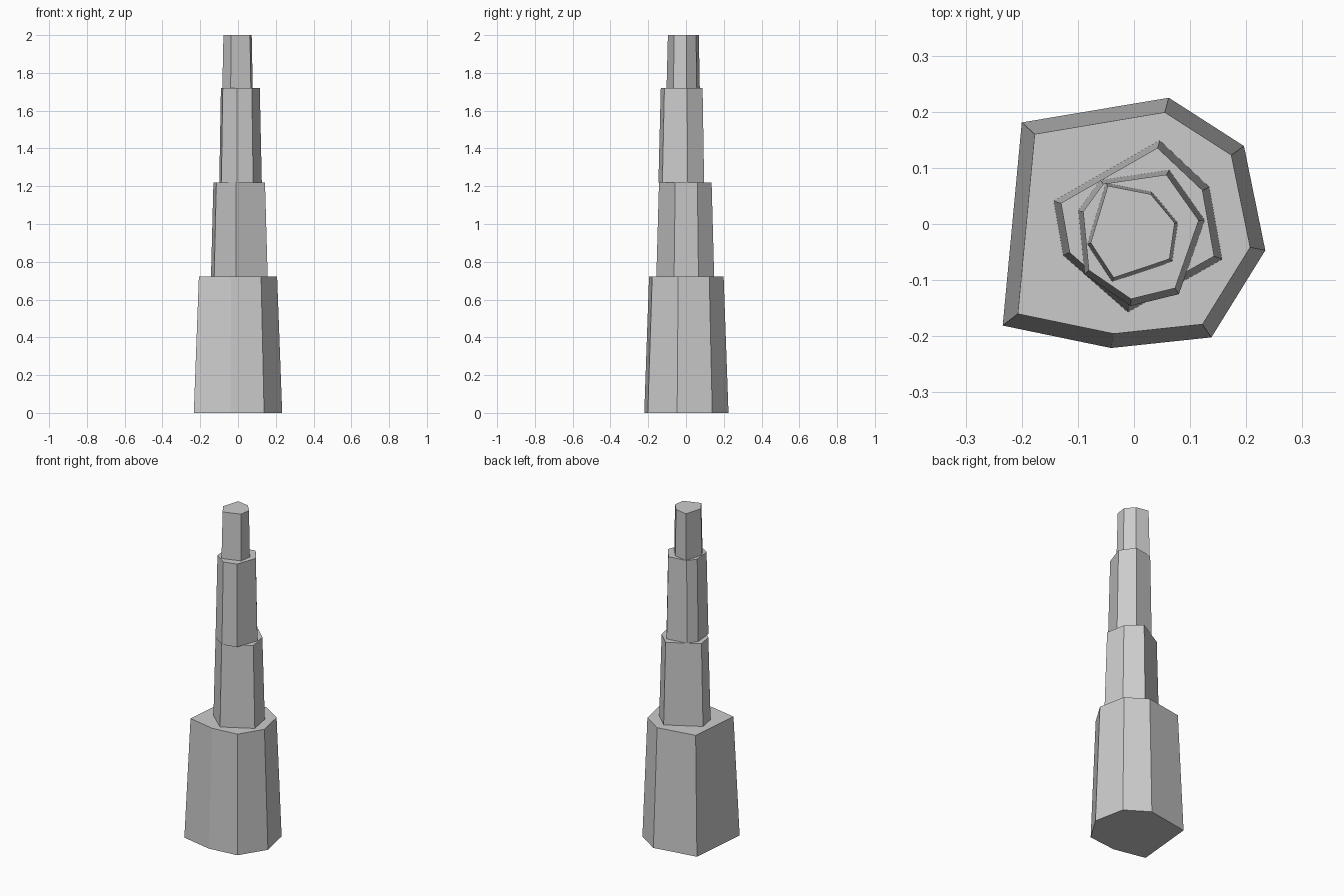
import bpy, bmesh

if "Cube" in bpy.data.objects:
    bpy.data.objects.remove(bpy.data.objects["Cube"])


def tapered_tier(name, outline, z0, z1, taper):
    """Closed prism from an outline, shrinking towards the vertical axis."""
    bm = bmesh.new()
    base = [bm.verts.new((x, y, z0)) for x, y in outline]
    top = [bm.verts.new((x * taper, y * taper, z1)) for x, y in outline]
    n = len(outline)
    bm.faces.new(base)
    bm.faces.new(top)
    for i in range(n):
        j = (i + 1) % n
        bm.faces.new((base[i], base[j], top[j], top[i]))
    bmesh.ops.recalc_face_normals(bm, faces=bm.faces)
    mesh = bpy.data.meshes.new(name)
    bm.to_mesh(mesh)
    bm.free()
    bpy.context.collection.objects.link(bpy.data.objects.new(name, mesh))


# Wide seven-sided base column
tapered_tier("base_column", [
    (-0.200, 0.181), (0.062, 0.225), (0.196, 0.139), (0.234, -0.047),
    (0.138, -0.202), (-0.041, -0.221), (-0.234, -0.181)], 0.0, 0.723, 0.885)

# Six-sided second column
tapered_tier("lower_column", [
    (-0.143, 0.041), (0.046, 0.149), (0.134, 0.066), (0.157, -0.063),
    (-0.011, -0.157), (-0.126, -0.056)], 0.723, 1.221, 0.91)

# Seven-sided third column
tapered_tier("upper_column", [
    (-0.099, 0.024), (-0.060, 0.078), (0.063, 0.096), (0.126, 0.007),
    (0.080, -0.125), (-0.006, -0.146), (-0.088, -0.090)], 1.221, 1.719, 0.915)

# Six-sided tip column
tapered_tier("tip_column", [
    (-0.050, 0.073), (0.032, 0.057), (0.078, 0.002), (0.068, -0.067),
    (-0.039, -0.103), (-0.083, -0.036)], 1.719, 2.0, 0.93)
